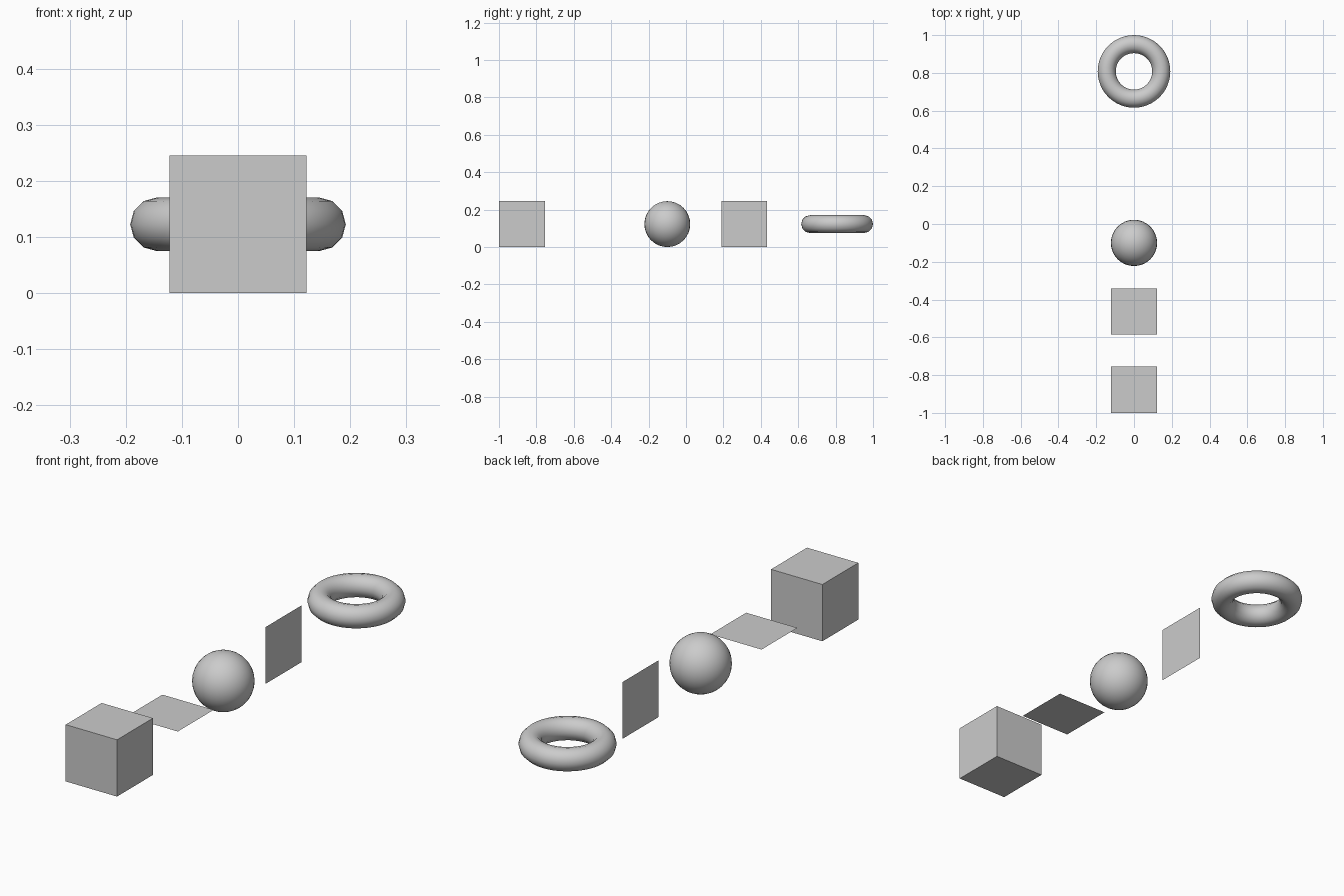
import bpy
import math

if "Cube" in bpy.data.objects:
    bpy.data.objects.remove(bpy.data.objects["Cube"])

SIZE = 0.245          # edge of the cube and panels, diameter of the ball
MID = SIZE / 2        # every part is centred at this height


def finish(name, smooth=False):
    obj = bpy.context.object
    obj.name = name
    if smooth:
        bpy.ops.object.shade_smooth()
    return obj


# Cube at the front
bpy.ops.mesh.primitive_cube_add(size=SIZE, location=(0, -1 + MID, MID))
finish("cube")

# Single-sided flat panels: one lying, one standing along y
for name, y, tilt in (("flat_panel", -0.463, 0), ("upright_panel", 0.311, math.pi / 2)):
    bpy.ops.mesh.primitive_plane_add(size=SIZE, location=(0, y, MID), rotation=(0, tilt, 0))
    finish(name)

# Ball in the middle
bpy.ops.mesh.primitive_uv_sphere_add(segments=32, ring_count=16, radius=MID,
                                     location=(0, -0.10, MID))
finish("ball", smooth=True)

# Ring at the back
bpy.ops.mesh.primitive_torus_add(major_segments=48, minor_segments=12,
                                 major_radius=0.1443, minor_radius=0.0478,
                                 location=(0, 1 - 0.1921, MID))
finish("ring", smooth=True)
